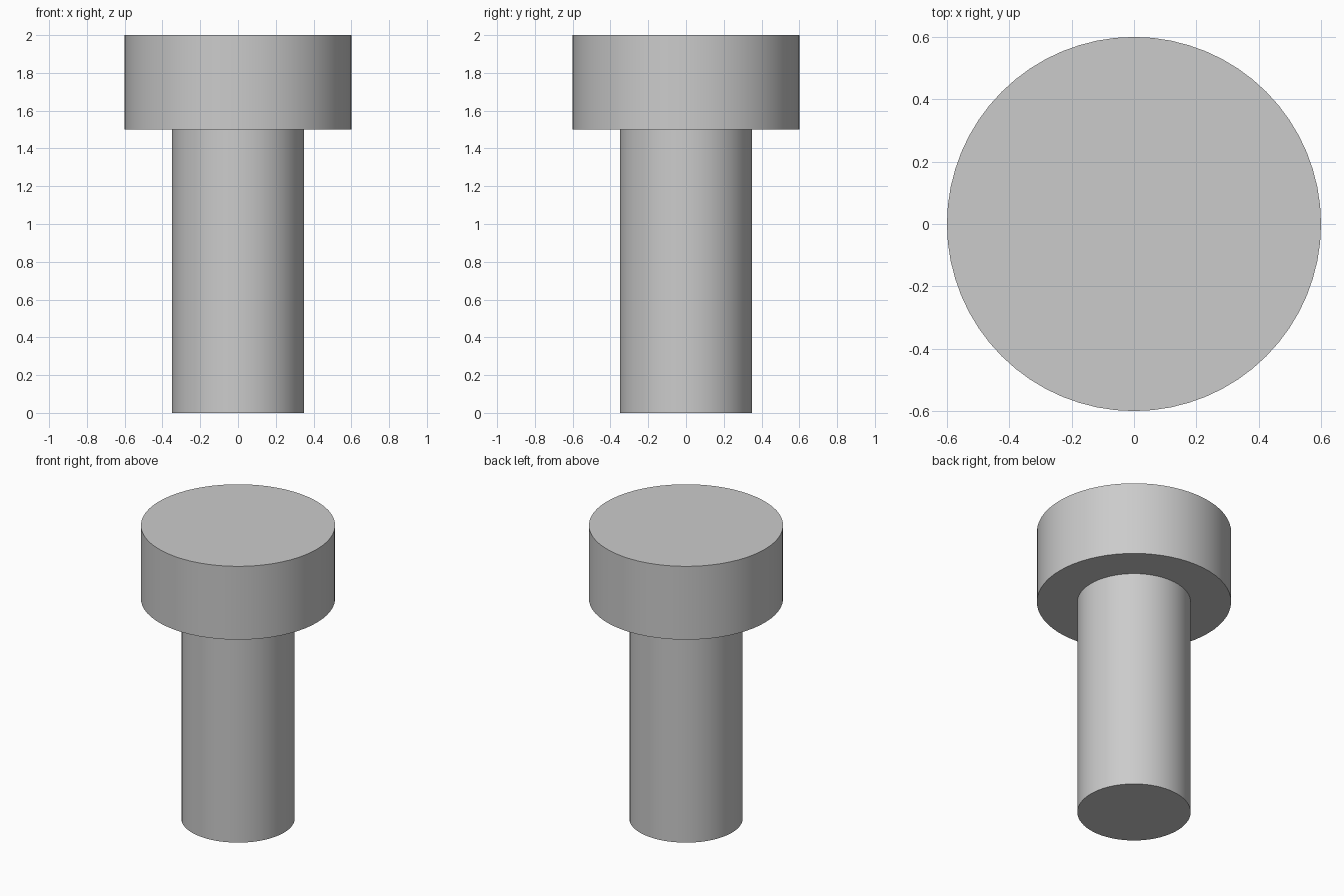
import bpy, bmesh, math

if "Cube" in bpy.data.objects:
    bpy.data.objects.remove(bpy.data.objects["Cube"])

SEGMENTS = 64
SHANK_R, HEAD_R = 0.35, 0.6
SHOULDER_Z, TOP_Z = 1.5, 2.0


def ring(bm, radius, z):
    return [bm.verts.new((radius * math.cos(2 * math.pi * i / SEGMENTS),
                          radius * math.sin(2 * math.pi * i / SEGMENTS), z))
            for i in range(SEGMENTS)]


# Headed pin: stepped profile turned around z, closed at both ends
bm = bmesh.new()
profile = [(SHANK_R, 0), (SHANK_R, SHOULDER_Z), (HEAD_R, SHOULDER_Z), (HEAD_R, TOP_Z)]
rings = [ring(bm, r, z) for r, z in profile]
for low, high in zip(rings, rings[1:]):
    for i in range(SEGMENTS):
        j = (i + 1) % SEGMENTS
        bm.faces.new((low[i], low[j], high[j], high[i]))
bm.faces.new(rings[0][::-1])
bm.faces.new(rings[-1])
bmesh.ops.recalc_face_normals(bm, faces=bm.faces)

mesh = bpy.data.meshes.new("headed_pin")
bm.to_mesh(mesh)
bm.free()
pin = bpy.data.objects.new("headed_pin", mesh)
bpy.context.collection.objects.link(pin)

# Smooth round walls, crisp rims
bpy.context.view_layer.objects.active = pin
pin.select_set(True)
bpy.ops.object.shade_smooth_by_angle(angle=math.radians(30))
